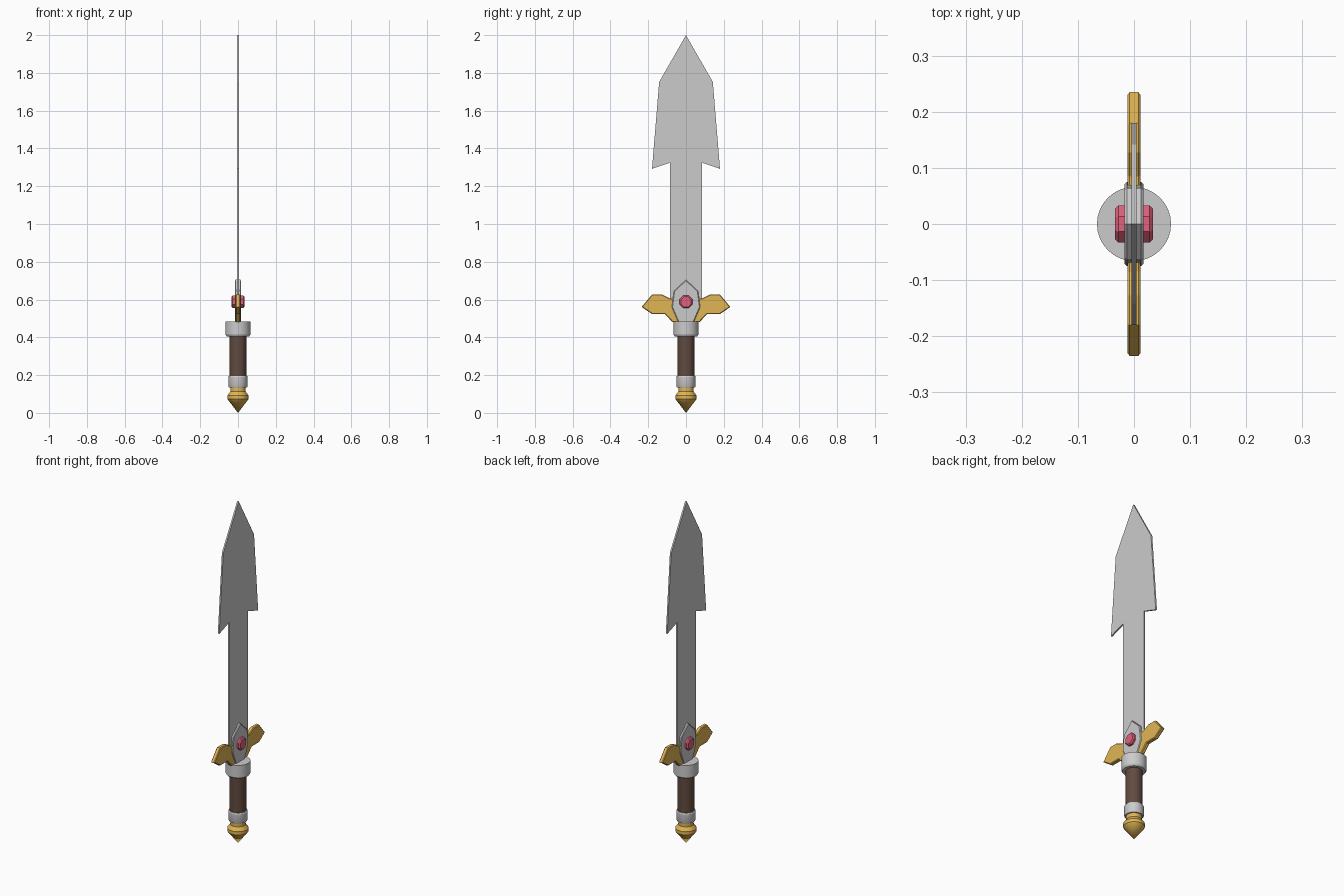
import bpy, bmesh, math
from mathutils import Matrix

if "Cube" in bpy.data.objects:
    bpy.data.objects.remove(bpy.data.objects["Cube"])


def material(name, color):
    m = bpy.data.materials.new(name)
    m.diffuse_color = (*color, 1)
    m.use_nodes = True
    m.node_tree.nodes["Principled BSDF"].inputs["Base Color"].default_value = m.diffuse_color
    return m


GOLD = material("gold", (0.75, 0.46, 0.09))
BROWN = material("leather", (0.12, 0.07, 0.05))
PINK = material("gem_pink", (0.75, 0.12, 0.2))


def make_object(name, bm, mat=None):
    bmesh.ops.recalc_face_normals(bm, faces=bm.faces)
    me = bpy.data.meshes.new(name)
    bm.to_mesh(me)
    bm.free()
    ob = bpy.data.objects.new(name, me)
    bpy.context.collection.objects.link(ob)
    if mat:
        me.materials.append(mat)
    return ob


def slab(name, half, thick, bevel=0, mat=None):
    """Mirror a half outline (y, z) from top to bottom, extrude it along x, bevel the rims."""
    outline = half + [(-y, z) for y, z in reversed(half) if y > 0]
    bm = bmesh.new()
    face = bm.faces.new([bm.verts.new((-thick / 2, y, z)) for y, z in outline])
    ext = bmesh.ops.extrude_face_region(bm, geom=[face])["geom"]
    for v in ext:
        if isinstance(v, bmesh.types.BMVert):
            v.co.x = thick / 2
    # the extrusion keeps the first face as the back cap
    if bevel:
        rims = [e for e in bm.edges if abs(e.verts[0].co.x - e.verts[1].co.x) < 1e-6]
        bmesh.ops.bevel(bm, geom=rims, offset=bevel, segments=1, affect='EDGES', profile=0.5)
    return make_object(name, bm, mat)


def lathe(name, profile, mat=None, segs=32):
    """Spin a closed (radius, z) profile around the z axis."""
    bm = bmesh.new()
    vs = [bm.verts.new((r, 0, z)) for r, z in profile]
    edges = [bm.edges.new(p) for p in zip(vs, vs[1:])]
    bmesh.ops.spin(bm, geom=vs + edges, cent=(0, 0, 0), axis=(0, 0, 1),
                   angle=math.tau, steps=segs)
    bmesh.ops.remove_doubles(bm, verts=bm.verts, dist=1e-5)
    ob = make_object(name, bm, mat)
    bpy.ops.object.select_all(action='DESELECT')
    ob.select_set(True)
    bpy.context.view_layer.objects.active = ob
    bpy.ops.object.shade_smooth_by_angle(angle=math.radians(30))
    return ob


# Flat barbed blade
slab("blade", [(0, 2.0), (0.142, 1.752), (0.18, 1.292), (0.084, 1.325), (0.084, 0.55)], 0.009)

# Winged guard and the shield plate in its middle
slab("guard", [(0.085, 0.606), (0.127, 0.627), (0.18, 0.627), (0.235, 0.561),
               (0.18, 0.523), (0.112, 0.523), (0.072, 0.481)], 0.024, 0.004, GOLD)
slab("shield_plate", [(0, 0.705), (0.064, 0.645), (0.075, 0.56), (0.04, 0.478)], 0.033, 0.004)

# Octagonal gem passing through the plate
bm = bmesh.new()
bmesh.ops.create_cone(bm, cap_ends=True, segments=8, radius1=0.036, radius2=0.036, depth=0.068,
                      matrix=Matrix.Translation((0, 0, 0.588)) @ Matrix.Rotation(math.pi / 2, 4, 'Y')
                      @ Matrix.Rotation(math.pi / 8, 4, 'Z'))
rims = [e for e in bm.edges if abs(e.verts[0].co.x - e.verts[1].co.x) < 1e-4]
bmesh.ops.bevel(bm, geom=rims, offset=0.006, segments=1, affect='EDGES', profile=0.5)
make_object("gem", bm, PINK)

# Handle: collar, grip, lower ring and pointed pommel
lathe("collar", [(0, 0.405), (0.06, 0.405), (0.066, 0.415), (0.066, 0.484), (0, 0.484)])
lathe("grip", [(0, 0.18), (0.044, 0.18), (0.044, 0.42), (0, 0.42)], BROWN)
lathe("lower_ring", [(0, 0.135), (0.048, 0.135), (0.051, 0.141), (0.051, 0.191), (0.048, 0.196), (0, 0.196)])
lathe("pommel", [(0, 0), (0.056, 0.073), (0.056, 0.092), (0.041, 0.113), (0.041, 0.14), (0, 0.14)], GOLD)
